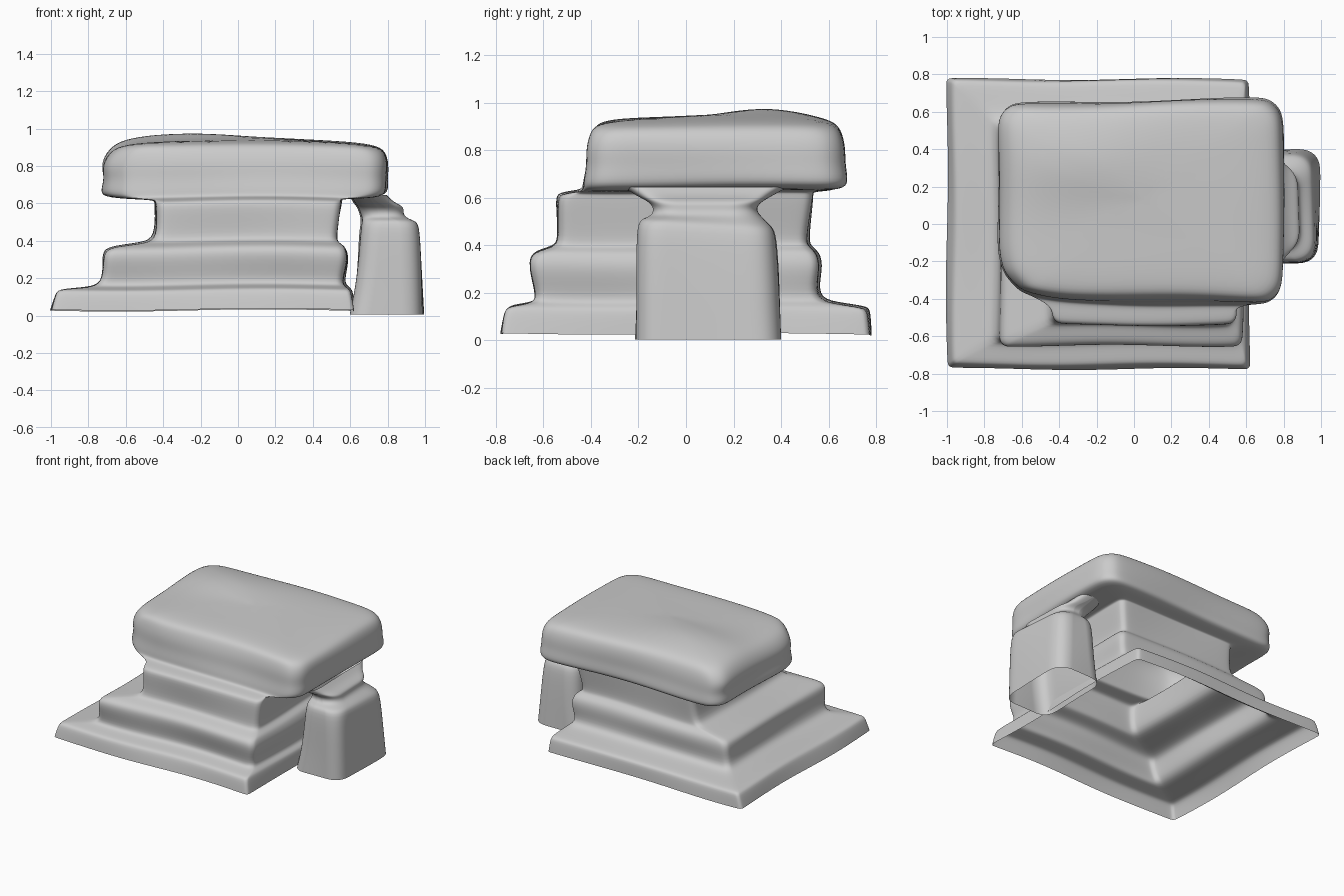
import bpy, bmesh, math
from math import sin, cos, pi, exp


def ring(x0, x1, y0, y1, z, r, nc=3, ns=7):
    """Rounded rectangle outline, with extra points along each side."""
    corners = [(x1 - r, y1 - r, 0), (x0 + r, y1 - r, pi / 2),
               (x0 + r, y0 + r, pi), (x1 - r, y0 + r, 1.5 * pi)]
    arcs = [[(cx + r * cos(a + pi / 2 * i / nc), cy + r * sin(a + pi / 2 * i / nc))
             for i in range(nc + 1)] for cx, cy, a in corners]
    pts = []
    for k, arc in enumerate(arcs):
        pts += arc
        p, q = arc[-1], arcs[(k + 1) % 4][0]
        for i in range(1, ns):
            t = i / ns
            pts.append((p[0] + (q[0] - p[0]) * t, p[1] + (q[1] - p[1]) * t))
    return [(x, y, z) for x, y in pts]


def loft(name, sections, radius, shape, close_top=False):
    bm = bmesh.new()
    rows = [[bm.verts.new(shape(*p)) for p in ring(*s, radius(s[4]))] for s in sections]
    n = len(rows[0])
    for a, b in zip(rows, rows[1:]):
        for i in range(n):
            j = (i + 1) % n
            bm.faces.new((a[i], a[j], b[j], b[i]))
    if close_top:
        last = rows[-1]
        c = bm.verts.new([sum(v.co[k] for v in last) / n for k in range(3)])
        for i in range(n):
            bm.faces.new((last[i], last[(i + 1) % n], c))
    me = bpy.data.meshes.new(name)
    bm.to_mesh(me)
    bm.free()
    ob = bpy.data.objects.new(name, me)
    bpy.context.collection.objects.link(ob)
    me.shade_smooth()
    sub = ob.modifiers.new("soften", 'SUBSURF')
    sub.levels = sub.render_levels = 2


def stack_radius(z):
    return 0.03 if z < 0.15 else 0.05 if z < 0.63 else 0.12 if z < 0.925 else 0.07


def weathered(x, y, z):
    """Uneven strata: wavy edges, and a raised ridge on the cap."""
    nx = x + 0.007 * sin(5 * y + 9 * z)
    ny = y + 0.007 * sin(5.5 * x + 7 * z)
    nz = z + 0.007 * sin(4 * x + 1) + 0.004 * sin(5 * y)
    if z > 0.63:
        ny = 0.13 + (ny - 0.13) * (1 + 0.04 * x)
        # clipped front left corner
        clip = 0.05 * exp(-((x + 0.72) / 0.15) ** 2 - ((y + 0.4) / 0.15) ** 2)
        nx, ny = nx + clip, ny + clip
    if z > 0.85:
        ridge = 0.038 * exp(-((y - 0.35) / 0.2) ** 2 - ((x + 0.32) / 0.38) ** 2)
        nz += min(1, (z - 0.85) / 0.07) * (ridge + 0.004 - 0.008 * x)
    return nx, ny, nz


# Stepped rock stack, an open-bottomed shell: x0, x1, y0, y1, z
base = [(-1.00, 0.62, -0.775, 0.775, 0.03),
        (-0.97, 0.61, -0.76, 0.77, 0.125),
        (-0.95, 0.60, -0.74, 0.755, 0.142)]
step = [(-0.80, 0.585, -0.65, 0.62, 0.155),
        (-0.72, 0.56, -0.62, 0.545, 0.178),
        (-0.72, 0.59, -0.655, 0.57, 0.30),
        (-0.715, 0.575, -0.65, 0.56, 0.355),
        (-0.66, 0.56, -0.61, 0.54, 0.378)]
neck = [(-0.50, 0.53, -0.55, 0.52, 0.395),
        (-0.44, 0.52, -0.53, 0.51, 0.42),
        (-0.44, 0.55, -0.545, 0.53, 0.59),
        (-0.44, 0.55, -0.53, 0.53, 0.618),
        (-0.455, 0.56, -0.455, 0.535, 0.628)]
cap = [(-0.71, 0.765, -0.425, 0.645, 0.637),
       (-0.735, 0.80, -0.425, 0.665, 0.67),
       (-0.715, 0.795, -0.41, 0.652, 0.74),
       (-0.735, 0.80, -0.41, 0.655, 0.81),
       (-0.69, 0.785, -0.39, 0.64, 0.885),
       (-0.61, 0.73, -0.36, 0.60, 0.918)]
# Crown: the last cap outline shrinks toward the middle
crown = [(0.06 - 0.67 * k, 0.06 + 0.67 * k, 0.13 - 0.49 * k, 0.13 + 0.47 * k,
          0.936 - 0.009 * k) for k in (0.75, 0.5, 0.25)]
loft("stepped_rock_stack", base + step + neck + cap + crown,
     stack_radius, weathered, True)


def pillar_shape(x, y, z):
    return (x + 0.006 * sin(6 * y + 5 * z), y + 0.005 * sin(9 * x + 6 * z),
            z + (0.06 * (0.1 - y) if 0.3 < z < 0.5 else 0))


# Side pillar propping the cap, with a narrow neck
pillar = [(0.60, 0.99, -0.215, 0.395, 0.005),
          (0.635, 0.98, -0.21, 0.39, 0.20),
          (0.65, 0.967, -0.205, 0.383, 0.455),
          (0.66, 0.95, -0.185, 0.365, 0.495),
          (0.66, 0.89, -0.14, 0.315, 0.522),
          (0.65, 0.88, -0.13, 0.295, 0.555),
          (0.64, 0.885, -0.15, 0.32, 0.583),
          (0.62, 0.83, -0.20, 0.36, 0.605),
          (0.60, 0.79, -0.26, 0.43, 0.645)]
loft("side_pillar", pillar, lambda z: 0.09, pillar_shape)
